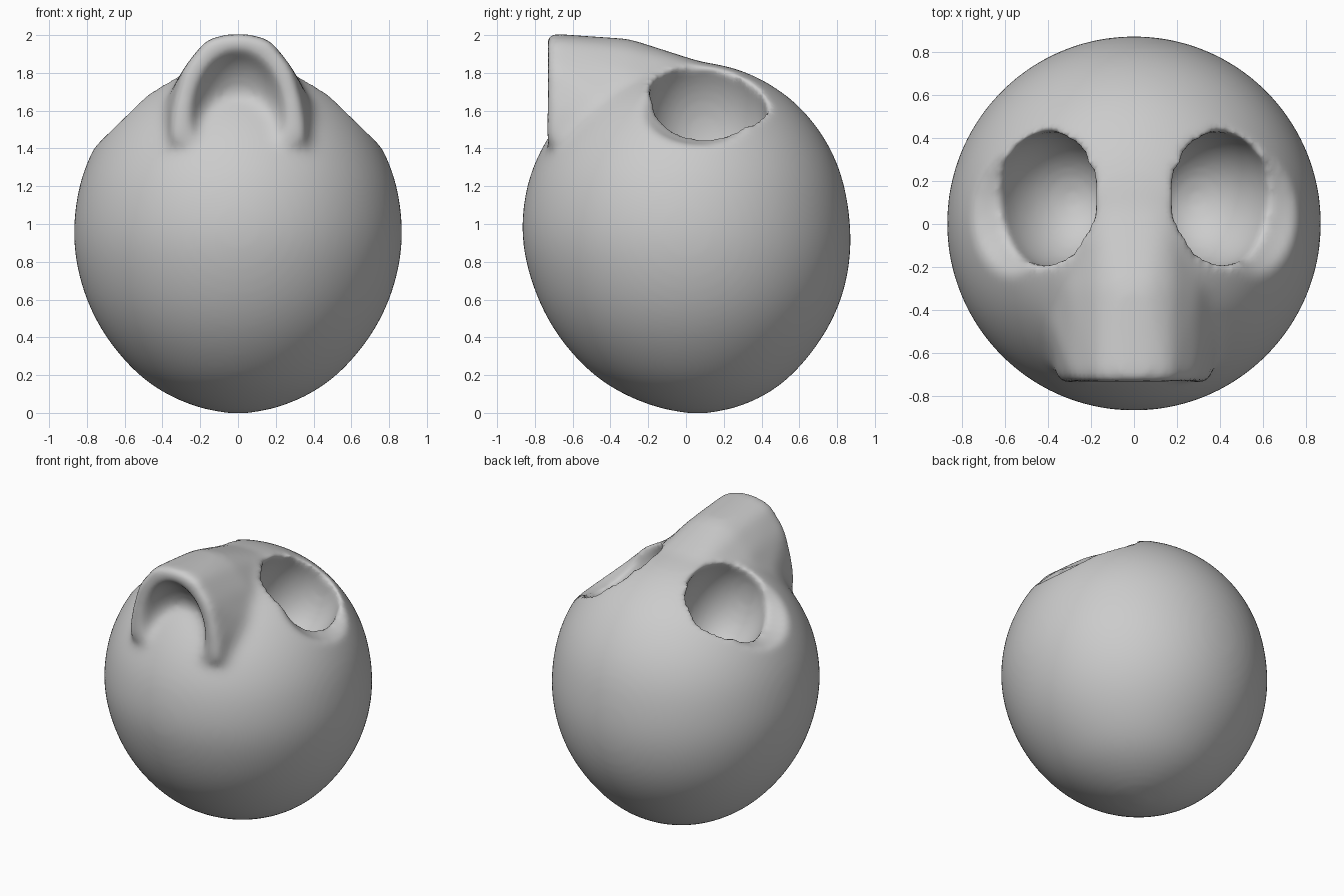
import bpy, bmesh, math
from mathutils import Matrix

if "Cube" in bpy.data.objects:
    bpy.data.objects.remove(bpy.data.objects["Cube"])


def make_object(name, bm, helper=False):
    bmesh.ops.recalc_face_normals(bm, faces=bm.faces)
    mesh = bpy.data.meshes.new(name)
    bm.to_mesh(mesh)
    bm.free()
    ob = bpy.data.objects.new(name, mesh)
    bpy.context.collection.objects.link(ob)
    if helper:
        ob.hide_render = True
        ob.hide_viewport = True
    return ob


def ellipsoid(name, loc, radii, tilt=0, turn=0):
    bm = bmesh.new()
    bmesh.ops.create_uvsphere(bm, u_segments=40, v_segments=24, radius=1)
    m = (Matrix.Translation(loc) @ Matrix.Rotation(math.radians(tilt), 4, 'Y')
         @ Matrix.Rotation(math.radians(turn), 4, 'Z') @ Matrix.Diagonal((*radii, 1)))
    bmesh.ops.transform(bm, matrix=m, verts=bm.verts)
    return make_object(name, bm, True)


def boolean(ob, other, operation):
    mod = ob.modifiers.new(other.name, 'BOOLEAN')
    mod.object = other
    mod.operation = operation
    mod.solver = 'EXACT'


def melt(ob, size, iterations):
    mod = ob.modifiers.new("melt", 'REMESH')
    mod.mode = 'VOXEL'
    mod.voxel_size = size
    mod.use_smooth_shade = True
    mod = ob.modifiers.new("soften", 'SMOOTH')
    mod.factor = 0.5
    mod.iterations = iterations


# egg-shaped body: rings of (height, radius, y centre)
profile = [(0.02, 0.2, .06), (0.09, 0.375, .05), (0.2, 0.54, .035), (0.4, 0.71, .025),
           (0.6, 0.812, .02), (0.8, 0.865, .01), (0.98, 0.88, 0), (1.2, 0.85, -.002),
           (1.35, 0.795, 0), (1.47, 0.73, 0), (1.6, 0.63, 0), (1.7, 0.515, 0),
           (1.79, 0.365, 0), (1.845, 0.2, 0)]
bm = bmesh.new()
N = 40
rings = [[bm.verts.new((r * math.cos(2 * math.pi * i / N), cy + r * math.sin(2 * math.pi * i / N), z))
          for i in range(N)] for z, r, cy in profile]
for a, b in zip(rings, rings[1:]):
    for i in range(N):
        bm.faces.new((a[i], a[(i + 1) % N], b[(i + 1) % N], b[i]))
for ring, tip in ((rings[0], (0, .06, -.012)), (rings[-1], (0, 0, 1.868))):
    v = bm.verts.new(tip)
    for i in range(N):
        bm.faces.new((ring[i], ring[(i + 1) % N], v))
skull = make_object("skull", bm)
rounding = skull.modifiers.new("rounding", 'SUBSURF')
rounding.levels = rounding.render_levels = 2

# snout: hull around three cross sections of (half width, height)
sections = {-0.74: [(.07, 2.01), (.17, 1.98), (.28, 1.84), (.34, 1.62), (.36, 1.42)],
            -0.3: [(.07, 1.98), (.18, 1.93), (.3, 1.8), (.44, 1.55)],
            0.12: [(.08, 1.845), (.18, 1.82), (.25, 1.5)]}
bm = bmesh.new()
for y, pts in sections.items():
    for x, z in pts:
        for s in (-1, 1):
            bm.verts.new((s * x, y, z))
bmesh.ops.convex_hull(bm, input=bm.verts)
bmesh.ops.delete(bm, geom=[v for v in bm.verts if not v.link_faces], context='VERTS')
snout = make_object("snout", bm, True)

# nose hollow under the snout's hood, whose floor blends into the body
boolean(snout, ellipsoid("nose_hollow", (0, -0.82, 1.56), (.26, .29, .38)), 'DIFFERENCE')
boolean(skull, snout, 'UNION')
melt(skull, 0.025, 12)

# eye sockets, each with a shallow dish that lowers the outer rim
for side, s in (("left", -1), ("right", 1)):
    boolean(skull, ellipsoid(side + "_rim_dish", (s * .71, .08, 1.74), (.36, .42, .29), s * 42), 'DIFFERENCE')
    boolean(skull, ellipsoid(side + "_eye_socket", (s * .36, .11, 1.57), (.285, .32, .4), s * 22, s * -12), 'DIFFERENCE')
melt(skull, 0.022, 12)
